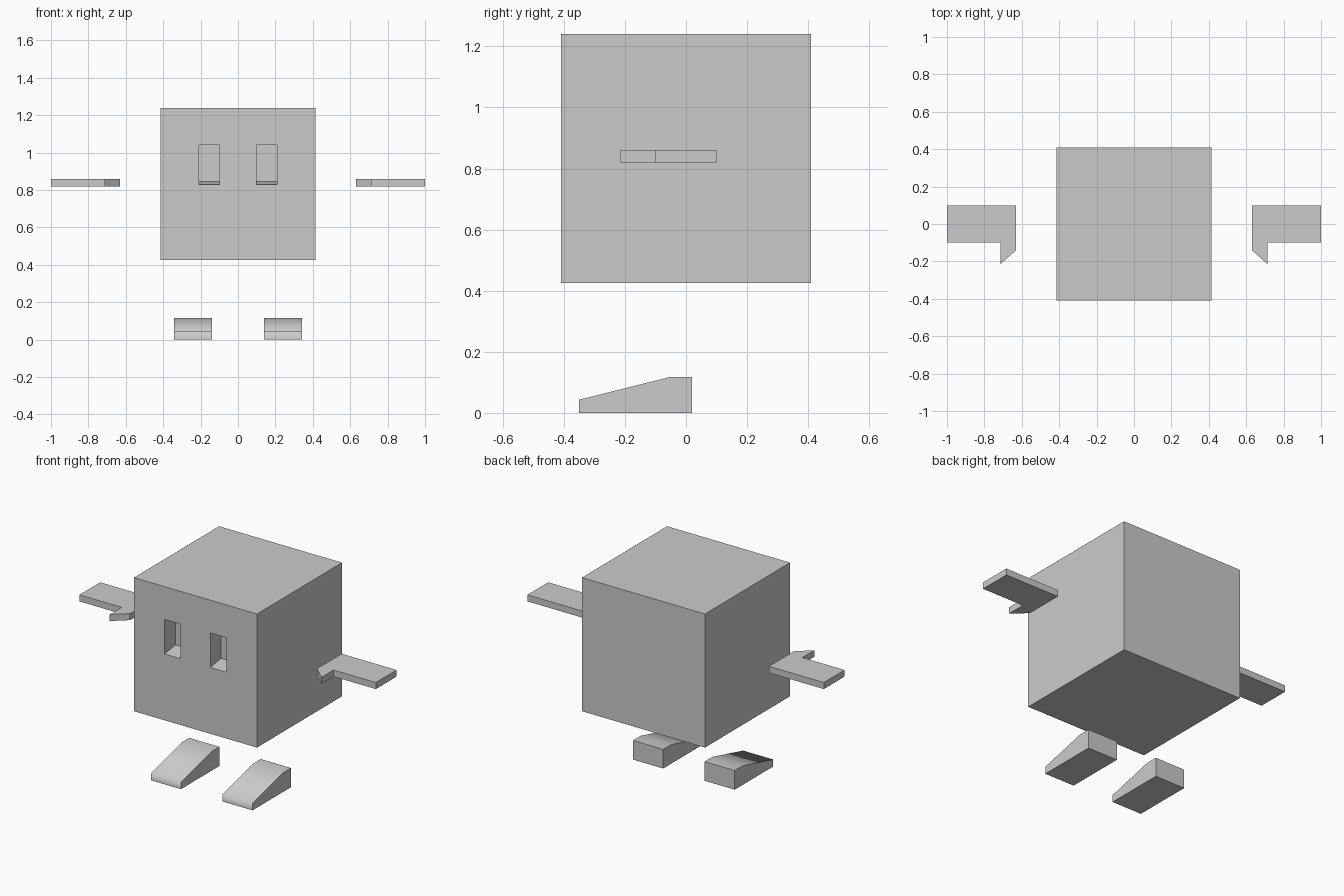
import bpy, bmesh, math
from mathutils import Vector

if "Cube" in bpy.data.objects:
    bpy.data.objects.remove(bpy.data.objects["Cube"])


def prism(name, profile, axis, lo, hi, mirror=False):
    """Extrude a 2D profile along axis 'x' (profile = y,z) or 'z' (profile = x,y)."""
    place = (lambda a, b, t: (t, a, b)) if axis == 'x' else (lambda a, b, t: (a, b, t))
    s = -1 if mirror else 1
    bm = bmesh.new()
    verts = []
    for a, b in profile:
        x, y, z = place(a, b, lo)
        verts.append(bm.verts.new((x * s, y, z)))
    face = bm.faces.new(verts)
    step = Vector((s * (hi - lo), 0, 0)) if axis == 'x' else Vector((0, 0, hi - lo))
    ext = bmesh.ops.extrude_face_region(bm, geom=[face])
    bmesh.ops.translate(bm, vec=step,
                        verts=[v for v in ext["geom"] if isinstance(v, bmesh.types.BMVert)])
    bmesh.ops.recalc_face_normals(bm, faces=bm.faces)
    mesh = bpy.data.meshes.new(name)
    bm.to_mesh(mesh)
    bm.free()
    obj = bpy.data.objects.new(name, mesh)
    bpy.context.collection.objects.link(obj)
    return obj


def activate(obj):
    bpy.ops.object.select_all(action='DESELECT')
    obj.select_set(True)
    bpy.context.view_layer.objects.active = obj


# Body block
body = prism("body", [(-0.41, 0.425), (0.41, 0.425), (0.41, 1.24), (-0.41, 1.24)],
             'x', -0.415, 0.415)

# Eye pocket: the floor rises slightly toward the back (starts ahead of the face)
EYE = [(-0.51, 0.815), (-0.305, 0.845), (-0.305, 1.04), (-0.51, 1.04)]
# Flat hand with a pointed thumb
HAND = [(0.63, 0.10), (0.63, -0.14), (0.715, -0.215), (0.715, -0.10), (1.0, -0.10), (1.0, 0.10)]
# Wedge foot, side profile
FOOT = [(0.02, 0.0), (0.02, 0.117), (-0.055, 0.117), (-0.35, 0.043), (-0.35, 0.0)]

for side, mirror in (("right", False), ("left", True)):
    # Eye recess
    cutter = prism("eye_cutter_" + side, EYE, 'x', 0.10, 0.208, mirror)
    cutter.hide_render = True
    cut = body.modifiers.new("eye_" + side, 'BOOLEAN')
    cut.operation = 'DIFFERENCE'
    cut.solver = 'EXACT'
    cut.object = cutter
    activate(body)
    bpy.ops.object.modifier_apply(modifier=cut.name)
    bpy.data.objects.remove(cutter)

    # Hand
    prism("hand_" + side, HAND, 'z', 0.82, 0.86, mirror)

    # Foot, softly shaded over the top
    foot = prism("foot_" + side, FOOT, 'x', 0.14, 0.343, mirror)
    activate(foot)
    bpy.ops.object.shade_smooth_by_angle(angle=math.radians(80))
